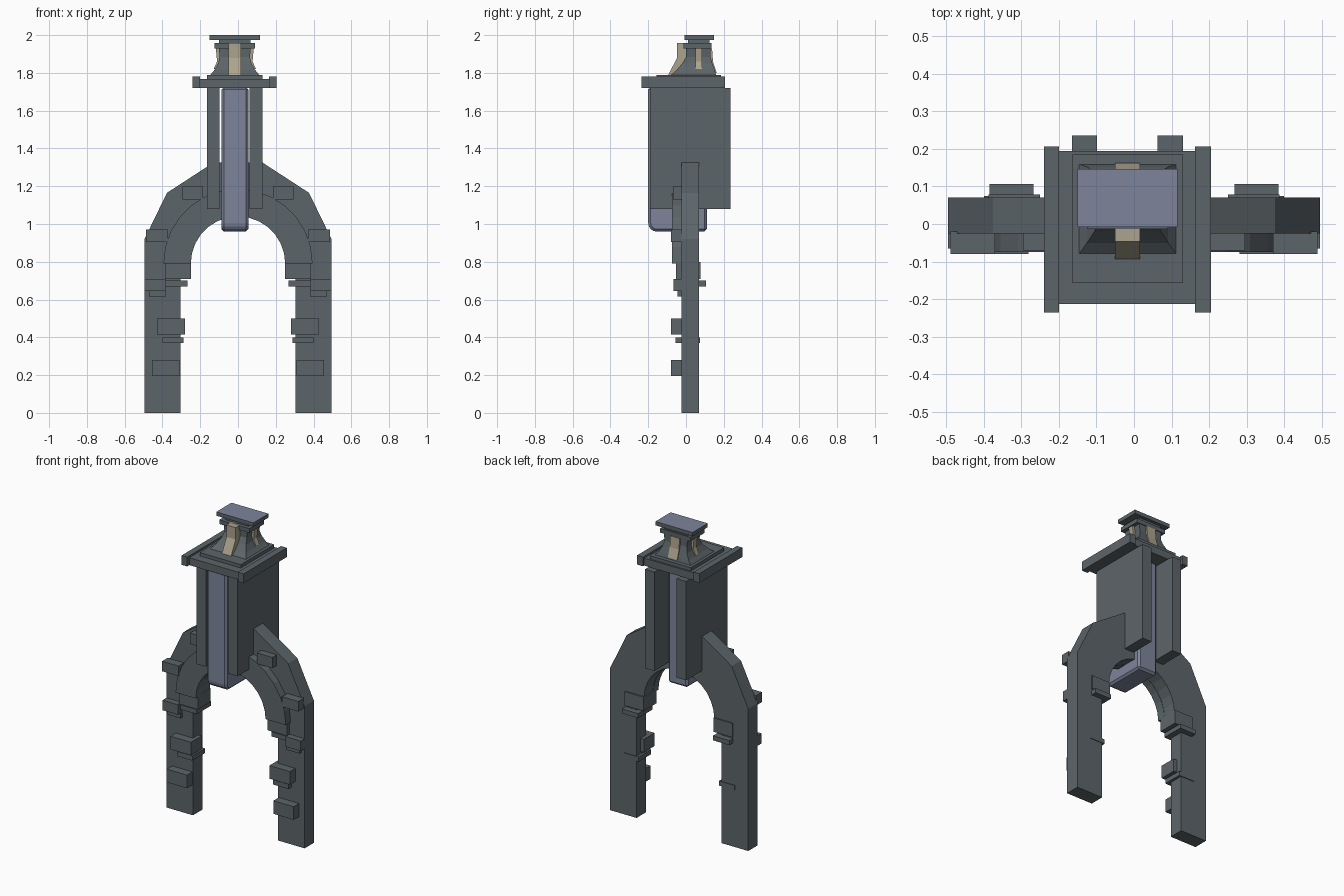
import bpy, bmesh, math
from mathutils import Vector

if "Cube" in bpy.data.objects:
    bpy.data.objects.remove(bpy.data.objects["Cube"])


def mat(name, rgb):
    m = bpy.data.materials.new(name)
    m.diffuse_color = (*rgb, 1)
    m.use_nodes = True
    m.node_tree.nodes["Principled BSDF"].inputs["Base Color"].default_value = m.diffuse_color
    return m


STONE = mat("dark_stone", (0.108, 0.130, 0.142))
SLATE = mat("blue_slate", (0.205, 0.235, 0.325))
GOLD = mat("pale_gold", (0.42, 0.37, 0.27))


def finish(name, bm, material):
    bmesh.ops.recalc_face_normals(bm, faces=bm.faces)
    me = bpy.data.meshes.new(name)
    bm.to_mesh(me)
    bm.free()
    me.materials.append(material)
    ob = bpy.data.objects.new(name, me)
    bpy.context.collection.objects.link(ob)
    return ob


def loft(name, rects, material):
    """Stack of rectangles (x0, x1, y0, y1, z) joined into a solid."""
    bm = bmesh.new()
    rings = [[bm.verts.new(p) for p in
              ((a, c, z), (b, c, z), (b, d, z), (a, d, z))] for a, b, c, d, z in rects]
    for lo, hi in zip(rings, rings[1:]):
        for i in range(4):
            j = (i + 1) % 4
            bm.faces.new((lo[i], lo[j], hi[j], hi[i]))
    bm.faces.new(rings[0][::-1])
    bm.faces.new(rings[-1])
    return finish(name, bm, material)


def box(name, x0, x1, y0, y1, z0, z1, material=STONE):
    return loft(name, [(x0, x1, y0, y1, z0), (x0, x1, y0, y1, z1)], material)


def prism(name, pts, lo, hi, axis, material):
    """Extrude a profile along y (points are x,z) or x (points are y,z)."""
    bm = bmesh.new()
    if axis == 'y':
        vs = [bm.verts.new((p, lo, q)) for p, q in pts]
        step = Vector((0, hi - lo, 0))
    else:
        vs = [bm.verts.new((lo, p, q)) for p, q in pts]
        step = Vector((hi - lo, 0, 0))
    f = bm.faces.new(vs)
    r = bmesh.ops.extrude_face_region(bm, geom=[f], use_keep_orig=True)
    moved = [v for v in r["geom"] if isinstance(v, bmesh.types.BMVert)]
    bmesh.ops.translate(bm, verts=moved, vec=step)
    return finish(name, bm, material)


def arc(r, cz, n=14):
    return [(r * math.cos(math.pi * i / n), cz + r * math.sin(math.pi * i / n))
            for i in range(n + 1)]


# Arched frame with two legs
half = [(0.495, 0), (0.495, 0.92), (0.376, 1.165), (0.13, 1.325)]
outer = half + [(-x, z) for x, z in reversed(half)]
inner = arc(0.252, 0.79)
opening = [(-0.305, 0), (-0.305, 0.72), (-0.252, 0.72)] + inner[::-1] \
    + [(0.252, 0.72), (0.305, 0.72), (0.305, 0)]
frame = prism("arch_frame", outer + opening, -0.025, 0.07, 'y', STONE)

# Raised ring around the arch opening
ring = arc(0.25, 0.79) + arc(0.395, 0.79)[::-1]
prism("arch_ring", ring, -0.075, -0.02, 'y', STONE)

# Stone blocks on the legs, mirrored left and right
blocks = [
    ("shoulder_block", 0.185, 0.295, -0.07, -0.02, 1.13, 1.20),
    ("elbow_block", 0.37, 0.488, -0.08, -0.02, 0.905, 0.97),
    ("springer_block", 0.25, 0.387, -0.053, 0.078, 0.71, 0.80),
    ("springer_ledge", 0.268, 0.385, -0.04, 0.107, 0.67, 0.70),
    ("upper_outer_block", 0.385, 0.495, -0.065, -0.02, 0.645, 0.71),
    ("upper_outer_ledge", 0.38, 0.472, -0.045, -0.02, 0.615, 0.645),
    ("middle_block", 0.281, 0.428, -0.08, -0.02, 0.415, 0.50),
    ("middle_block_return", 0.281, 0.31, -0.03, 0.03, 0.415, 0.50),
    ("middle_ledge", 0.288, 0.40, -0.055, 0.074, 0.37, 0.40),
    ("lower_block", 0.31, 0.455, -0.08, -0.02, 0.195, 0.28),
]
for name, a, b, c, d, e, f in blocks:
    box(name + "_right", a, b, c, d, e, f)
    box(name + "_left", -b, -a, c, d, e, f)

# Keystone body: two side plates and a central slab
box("side_plate_left", -0.165, -0.098, -0.19, 0.235, 1.08, 1.72)
box("side_plate_right", 0.062, 0.13, -0.19, 0.235, 1.08, 1.72)
R = 0.045
corner = [(-0.2 + R - R * math.cos(t), 0.96 + R - R * math.sin(t))
          for t in (math.pi / 2 * i / 4 for i in range(5))]
slab = prism("central_slab", [(-0.2, 1.725)] + corner + [(0.11, 0.96), (0.11, 1.725)],
             -0.087, 0.055, 'x', SLATE)
bev = slab.modifiers.new("edge_chamfer", 'BEVEL')
bev.width, bev.segments, bev.limit_method = 0.013, 1, 'ANGLE'
bev.angle_limit = math.radians(40)

# Cap with end rails and step
box("cap_plate", -0.205, 0.17, -0.213, 0.195, 1.72, 1.768)
box("cap_rail_left", -0.24, -0.20, -0.235, 0.207, 1.72, 1.78)
box("cap_rail_right", 0.163, 0.205, -0.235, 0.207, 1.72, 1.78)
box("cap_step", -0.164, 0.13, -0.157, 0.185, 1.76, 1.79)

# Flared neck, collar and finial
C = -0.017
neck = [(0.133, -0.085, 0.16, 1.785), (0.108, -0.05, 0.152, 1.815),
        (0.088, -0.02, 0.14, 1.85), (0.08, 0.0, 0.13, 1.885), (0.085, 0.0, 0.13, 1.935)]
loft("neck", [(C - w, C + w, a, b, z) for w, a, b, z in neck], STONE)
box("collar", C - 0.108, C + 0.108, -0.013, 0.135, 1.93, 1.957)
box("finial_stem", C - 0.083, C + 0.083, 0.01, 0.125, 1.955, 1.977)
finial = box("finial_top", C - 0.133, C + 0.133, -0.008, 0.147, 1.975, 2.0)
finial.data.materials.append(SLATE)
for p in finial.data.polygons:
    if p.normal.z > 0.9:
        p.material_index = 1

# Gold ribs on the four sides of the neck
prism("front_rib", [(-0.095, 1.787), (-0.047, 1.88), (-0.047, 1.957), (0.02, 1.957), (0.02, 1.787)],
      C - 0.033, C + 0.033, 'x', GOLD)
prism("back_rib", [(0.1, 1.80), (0.163, 1.80), (0.143, 1.86), (0.138, 1.93), (0.1, 1.93)],
      C - 0.033, C + 0.033, 'x', GOLD)
for s, side in ((-1, "left"), (1, "right")):
    pts = [(0.05, 1.82), (0.112, 1.82), (0.094, 1.86), (0.1, 1.93), (0.05, 1.93)]
    prism("side_rib_" + side, [(C + s * x, z) for x, z in pts], 0.05, 0.085, 'y', GOLD)
